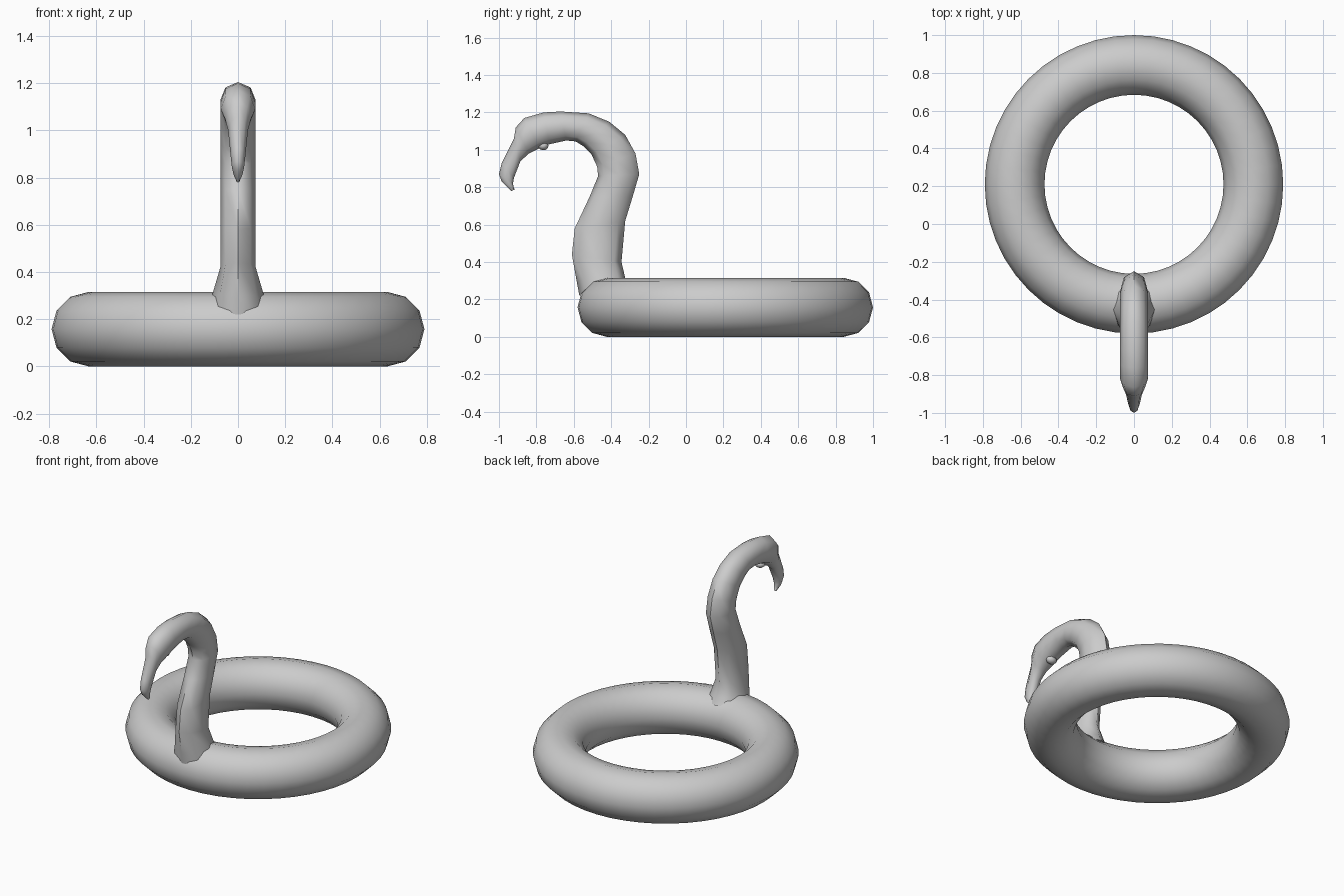
import bpy, bmesh, math
from mathutils import Vector

if "Cube" in bpy.data.objects:
    bpy.data.objects.remove(bpy.data.objects["Cube"])

grey = bpy.data.materials.new("plain grey")
grey.diffuse_color = (0.6, 0.6, 0.6, 1)
grey.use_nodes = True
grey.node_tree.nodes["Principled BSDF"].inputs["Base Color"].default_value = grey.diffuse_color


def finish(obj, angle):
    obj.data.materials.clear()
    obj.data.materials.append(grey)
    bpy.ops.object.select_all(action='DESELECT')
    obj.select_set(True)
    bpy.context.view_layer.objects.active = obj
    bpy.ops.object.shade_smooth_by_angle(angle=math.radians(angle))


def loft(name, sections, sides=8):
    """Skin ellipses given as (inner y, z, outer y, z, half width)."""
    bm = bmesh.new()
    rings = []
    for iy, iz, oy, oz, hw in sections:
        inner, outer = Vector((0, iy, iz)), Vector((0, oy, oz))
        mid, half = (inner + outer) / 2, (outer - inner) / 2
        rings.append([bm.verts.new(mid + half * math.cos(a) + Vector((hw * math.sin(a), 0, 0)))
                      for a in (math.tau * k / sides for k in range(sides))])
    for r, s in zip(rings, rings[1:]):
        for k in range(sides):
            n = (k + 1) % sides
            bm.faces.new((r[k], r[n], s[n], s[k]))
    bm.faces.new(rings[0])
    bm.faces.new(rings[-1])
    bmesh.ops.recalc_face_normals(bm, faces=bm.faces)
    mesh = bpy.data.meshes.new(name)
    bm.to_mesh(mesh)
    bm.free()
    obj = bpy.data.objects.new(name, mesh)
    bpy.context.collection.objects.link(obj)
    return obj


# Inflated swim ring
bpy.ops.mesh.primitive_torus_add(location=(0, 0.21, 0.158), major_radius=0.632, minor_radius=0.158,
                                 major_segments=48, minor_segments=12)
ring = bpy.context.object
ring.name = "swim_ring"
finish(ring, 60)

# Curved neck, head and hooked beak in one skin
neck = loft("neck_and_head", [
    (-0.57, 0.22, -0.30, 0.27, 0.125),
    (-0.585, 0.30, -0.325, 0.315, 0.108),
    (-0.61, 0.44, -0.345, 0.40, 0.075),
    (-0.595, 0.58, -0.325, 0.62, 0.075),
    (-0.515, 0.75, -0.285, 0.75, 0.075),
    (-0.47, 0.86, -0.25, 0.87, 0.075),
    (-0.475, 0.91, -0.27, 0.98, 0.075),
    (-0.505, 0.975, -0.325, 1.08, 0.075),
    (-0.55, 1.02, -0.41, 1.15, 0.075),
    (-0.59, 1.045, -0.52, 1.195, 0.075),
    (-0.64, 1.05, -0.67, 1.205, 0.075),
    (-0.73, 1.03, -0.76, 1.20, 0.075),
    (-0.78, 1.01, -0.865, 1.17, 0.073),
    (-0.84, 0.98, -0.91, 1.12, 0.055),
    (-0.885, 0.94, -0.92, 1.06, 0.042),
    (-0.92, 0.85, -0.985, 0.93, 0.031),
    (-0.925, 0.82, -1.0, 0.87, 0.026),
    (-0.92, 0.795, -0.985, 0.83, 0.019),
    (-0.915, 0.787, -0.935, 0.78, 0.006),
])
finish(neck, 60)

# Small bump under the chin
bpy.ops.mesh.primitive_uv_sphere_add(segments=10, ring_count=6, radius=1, location=(0, -0.763, 1.022))
chin = bpy.context.object
chin.name = "chin_bump"
chin.scale = (0.035, 0.028, 0.024)
bpy.ops.object.transform_apply(location=False)
finish(chin, 60)
